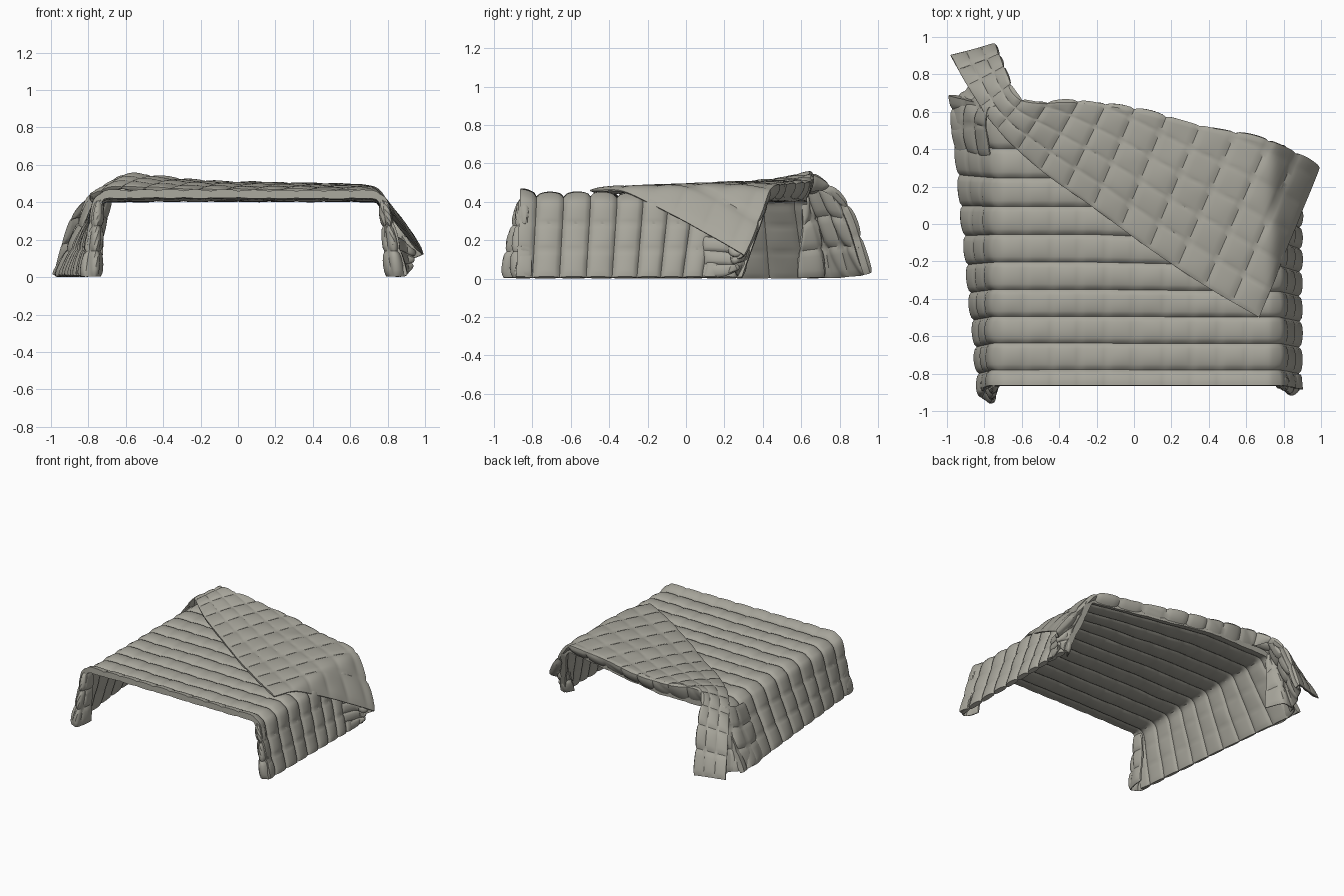
import bpy, math
from mathutils import Vector, noise

if "Cube" in bpy.data.objects:
    bpy.data.objects.remove(bpy.data.objects["Cube"], do_unlink=True)

cloth = bpy.data.materials.new("warm_grey_cloth")
cloth.use_nodes = True
COLOUR = (0.39, 0.38, 0.33, 1)
cloth.diffuse_color = COLOUR
cloth.node_tree.nodes["Principled BSDF"].inputs["Base Color"].default_value = COLOUR


def lerp(a, b, t):
    return a + (b - a) * t


def smooth(t):
    t = min(1, max(0, t))
    return t * t * (3 - 2 * t)


def rail(points, t):
    """Point on a smooth curve through the given points, t from 0 to 1."""
    p = [Vector(q) for q in points]
    f = t * (len(p) - 1)
    i = min(int(f), len(p) - 2)
    f -= i
    b, c = p[i], p[i + 1]
    a = p[i - 1] if i else b * 2 - c
    d = p[i + 2] if i + 2 < len(p) else c * 2 - b
    return b + ((c - a) * f + (2 * a - 5 * b + 4 * c - d) * f * f
                + (3 * b - a - 3 * c + d) * f ** 3) / 2


def pillow(phase):
    return abs(math.sin(math.pi * phase)) ** 0.42


def sheet(name, surface, nu, nv, outer, inner, phase, cross_depth=0.7):
    """Closed quilted sheet: two puffed layers around a centre surface."""
    grid = [[surface(i / nu, j / nv) for i in range(nu + 1)] for j in range(nv + 1)]
    layers = ([], [])
    for j in range(nv + 1):
        for i in range(nu + 1):
            du = grid[j][min(i + 1, nu)] - grid[j][max(i - 1, 0)]
            dv = grid[min(j + 1, nv)][i] - grid[max(j - 1, 0)][i]
            n = du.cross(dv).normalized()
            a, b = phase(i / nu, j / nv)
            puff = pillow(b) * lerp(1, pillow(a), cross_depth)
            p = grid[j][i] + n * 0.006 * noise.noise(grid[j][i] * 6)
            layers[0].append(p + n * (0.003 + outer * puff))
            layers[1].append(p - n * (0.003 + inner * puff))
    w, total = nu + 1, (nu + 1) * (nv + 1)
    faces = []
    for j in range(nv):
        for i in range(nu):
            q = (j * w + i, j * w + i + 1, (j + 1) * w + i + 1, (j + 1) * w + i)
            faces += [q, tuple(k + total for k in reversed(q))]
    # close the hem
    hem = [i for i in range(w)] + [j * w + nu for j in range(1, nv + 1)]
    hem += [nv * w + i for i in range(nu - 1, -1, -1)] + [j * w for j in range(nv - 1, 0, -1)]
    for a, b in zip(hem, hem[1:] + hem[:1]):
        faces.append((b, a, a + total, b + total))
    verts = [(p.x, p.y, max(0, p.z)) for p in layers[0] + layers[1]]
    mesh = bpy.data.meshes.new(name)
    mesh.from_pydata(verts, [], faces)
    mesh.materials.append(cloth)
    obj = bpy.data.objects.new(name, mesh)
    bpy.context.collection.objects.link(obj)
    bpy.ops.object.select_all(action="DESELECT")
    obj.select_set(True)
    bpy.context.view_layer.objects.active = obj
    bpy.ops.object.shade_smooth_by_angle(angle=math.radians(35))


# Main blanket: arch section carried from front to back
TOP, HALF, RADIUS, BEND, REACH = 0.42, 0.69, 0.07, 1.25, 1.17


def blanket(u, v):
    s = lerp(-REACH, REACH, u)
    a, side = abs(s), (1 if s > 0 else -1)
    arc = RADIUS * BEND
    drop = max(0, (a - HALF - arc) / (REACH - HALF - arc))
    x_flat = max(-HALF, min(HALF, s))
    back = 0.63 - 0.22 * max(0, (x_flat + 0.2) / 0.94)
    back += drop * (-0.13 if side > 0 else 0.06)
    front = -0.865 - 0.02 * drop
    length = 1.42
    y = front + length * v + (back - front - length) * v ** 3
    if a <= HALF:
        x, z = a, TOP
    else:
        ang = min((a - HALF) / RADIUS, BEND)
        x = HALF + RADIUS * math.sin(ang)
        z = TOP - RADIUS * (1 - math.cos(ang))
        foot = 0.86 if side > 0 else 0.885 + 0.1 * (y + 0.3)
        x, z = lerp(x, foot, drop), lerp(z, 0.004, drop)
    z += 0.018 * smooth(1 - v / 0.08) * (1 - drop)
    return Vector((x * side + 0.02 * (1 if side > 0 else a / REACH * 0.5), y, z))


sheet("blanket", blanket, 128, 100, 0.028, 0.014,
      lambda u, v: (u * 16, v * 10 + 0.4), 0.3)

# Folded-back flap: free edge, fold edge and the turn under the fold
free_edge = [(-.98, .90, .03), (-.89, .74, .31), (-.73, .51, .46), (-.5, .29, .475),
             (-.22, .09, .465), (.08, -.13, .465), (.38, -.33, .465), (.67, -.5, .465)]
fold_edge = [(-.75, .96, .03), (-.70, .84, .38), (-.6, .66, .54), (-.3, .65, .515),
             (0, .61, .495), (.35, .52, .49), (.72, .44, .48), (.99, .3, .47)]


def flap(u, v):
    a, b = rail(free_edge, v), rail(fold_edge, v)
    t = min(1, u / 0.9)
    p = a.lerp(b, t)
    # lie flat across the top, then fall over the side
    p.z += 0.012 * math.sin(math.pi * t) * smooth((v - 0.15) * 4)
    over = p.x - 0.735
    p.z -= 1.36 * (math.sqrt(over * over + 0.001) + over) / 2
    turn = max(0, (u - 0.9) / 0.1)
    hang = smooth((v - 0.15) * 5)
    p.z -= turn * lerp(0.01, max(0.02, min(0.11, p.z - 0.42)), hang)
    p.y -= 0.035 * turn * turn
    p.x -= 0.05 * turn * smooth((v - 0.85) * 7)
    return p


def flap_phase(u, v):
    width = (rail(fold_edge, v) - rail(free_edge, v)).length
    return 6 * u * math.sqrt(width / 0.87), v * 14


sheet("folded_flap", flap, 72, 112, 0.025, 0.014, flap_phase)


# Gathered corners where the cloth wraps round
def gather(name, low, high, cells=3):
    def surface(u, v):
        p = rail(low, u).lerp(rail(high, u), v)
        p.y += 0.01 * math.sin(u * 17 + v * 5)
        return p
    sheet(name, surface, 36, 24, 0.014, 0.014,
          lambda u, v: (u * cells, v * 3))


gather("front_corner_right",
       [(-.84, -.84, .004), (-.83, -.90, .004), (-.775, -.955, .004),
        (-.745, -.89, .004), (-.74, -.79, .004)],
       [(-.76, -.82, .37), (-.76, -.85, .40), (-.74, -.86, .41),
        (-.735, -.85, .41), (-.735, -.79, .40)])
gather("front_corner_left",
       [(.885, -.81, .004), (.89, -.86, .004), (.87, -.90, .004),
        (.81, -.87, .004), (.795, -.79, .004)],
       [(.79, -.82, .37), (.79, -.85, .40), (.78, -.86, .41),
        (.77, -.85, .41), (.77, -.79, .40)])

gather("back_corner_right",
       [(-.945, .36, .004), (-.975, .53, .004), (-.925, .69, .004), (-.82, .72, .004), (-.75, .59, .004)],
       [(-.77, .38, .39), (-.79, .52, .42), (-.78, .60, .45), (-.74, .63, .46), (-.735, .6, .41)], 4)

# Cloth joining the hanging end to the side wall
gather("hanging_end_lining",
       [(-.92, .66, .004), (-.88, .76, .004), (-.83, .86, .01), (-.77, .94, .02)],
       [(-.78, .58, .45), (-.74, .64, .47), (-.69, .69, .49), (-.67, .76, .46)])

gather("back_corner_left",
       [(.88, .08, .004), (.90, .2, .01), (.92, .26, .04), (.87, .28, .004), (.82, .24, .004)],
       [(.84, .1, .22), (.88, .2, .2), (.94, .28, .15), (.86, .34, .28), (.80, .36, .34)])
